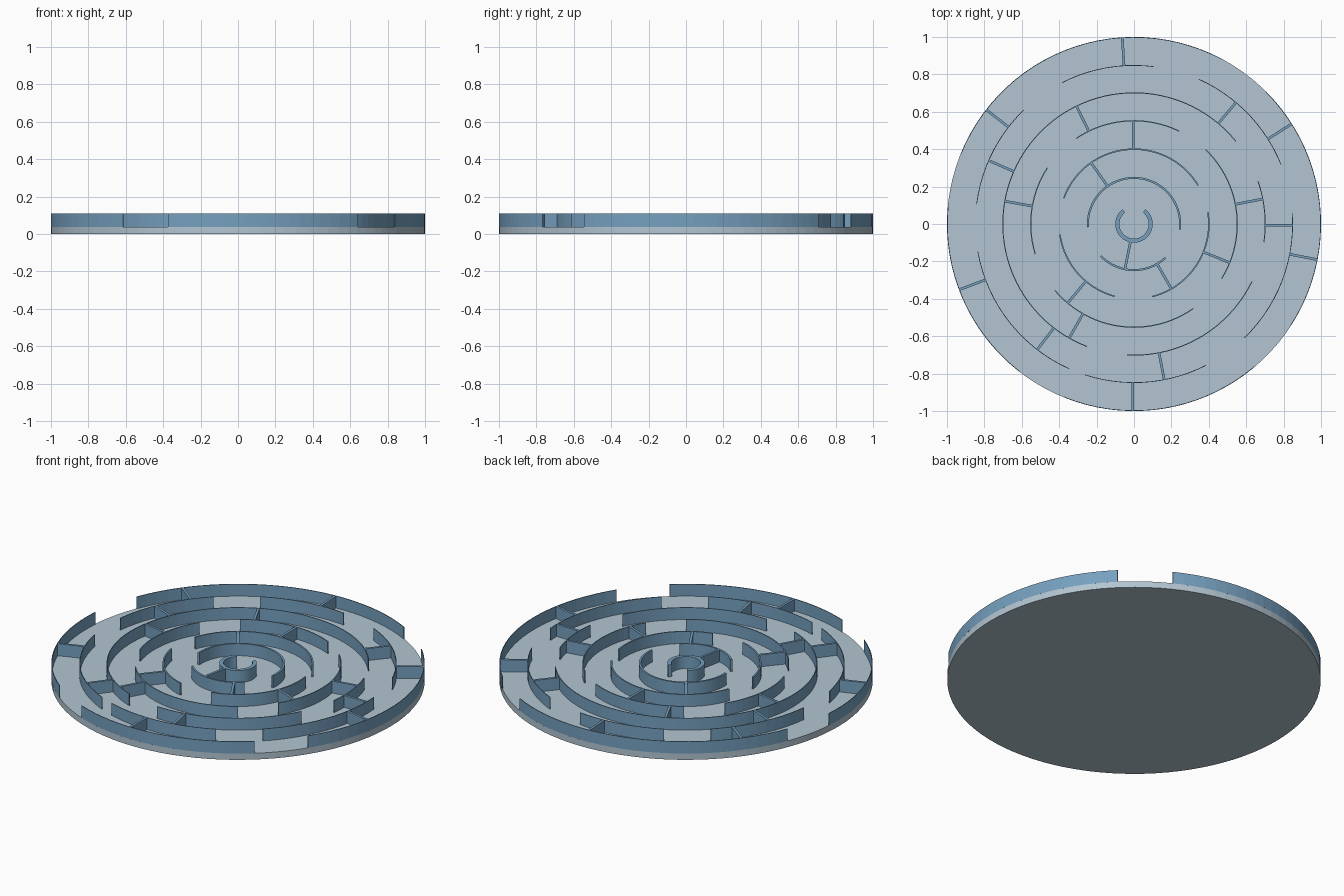
import bpy
import bmesh
from math import radians, cos, sin, ceil
from mathutils import Matrix, Vector

cube = bpy.data.objects.get("Cube")
if cube:
    bpy.data.objects.remove(cube, do_unlink=True)

FLOOR = 0.037     # top of the round base
TOP = 0.108       # top of every wall
SPOKE = 0.014     # thickness of the radial walls


def make_material(name, colour):
    mat = bpy.data.materials.new(name)
    mat.use_nodes = True
    mat.diffuse_color = colour
    mat.node_tree.nodes["Principled BSDF"].inputs["Base Color"].default_value = colour
    return mat


def add_object(name, bm, mat):
    bmesh.ops.recalc_face_normals(bm, faces=bm.faces)
    mesh = bpy.data.meshes.new(name)
    bm.to_mesh(mesh)
    bm.free()
    mesh.materials.append(mat)
    obj = bpy.data.objects.new(name, mesh)
    bpy.context.collection.objects.link(obj)
    return obj


def add_arc(bm, outer, thickness, start, end):
    """Sweep a rectangular wall section around the centre."""
    steps = max(2, ceil((end - start) / 3.6))
    inner = outer - thickness
    section = [(inner, FLOOR), (outer, FLOOR), (outer, TOP), (inner, TOP)]
    rows = []
    for i in range(steps + 1):
        a = radians(start + (end - start) * i / steps)
        rows.append([bm.verts.new((r * cos(a), r * sin(a), z)) for r, z in section])
    for a, b in zip(rows, rows[1:]):
        for k in range(4):
            n = (k + 1) % 4
            bm.faces.new((a[k], a[n], b[n], b[k]))
    bm.faces.new(rows[0])
    bm.faces.new(rows[-1])


def add_spoke(bm, inner, outer, angle):
    """Straight wall joining two neighbouring rings."""
    place = (Matrix.Rotation(radians(angle), 4, 'Z')
             @ Matrix.Translation(Vector(((inner + outer) / 2, 0, (FLOOR + TOP) / 2)))
             @ Matrix.Diagonal((outer - inner, SPOKE, TOP - FLOOR, 1)))
    bmesh.ops.create_cube(bm, size=1, matrix=place)


base_mat = make_material("pale grey blue", (0.45, 0.56, 0.64, 1))
wall_mat = make_material("steel blue", (0.18, 0.35, 0.52, 1))

# Round base
bm = bmesh.new()
bmesh.ops.create_cone(bm, cap_ends=True, segments=100, radius1=1, radius2=1,
                      depth=FLOOR, matrix=Matrix.Translation((0, 0, FLOOR / 2)))
add_object("round_base", bm, base_mat)

# Rings from the centre outwards: outer radius, thickness, wall arcs in degrees
rings = [
    (0.1, 0.022, [(128, 412)]),
    (0.252, 0.011, [(-7, 184), (224, 313)]),
    (0.404, 0.008, [(31, 160), (188, 255), (284, 369)]),
    (0.555, 0.006, [(64, 124), (147, 197), (220, 305), (328, 406)]),
    (0.704, 0.005, [(39, 249), (267, 334), (352, 379)]),
    (0.85, 0.004, [(66, 22), (83, 117), (134, 173), (190, 246),
                   (252, 297), (314, 364)]),
    (1.0, 0.004, [(62, 158), (175, 232), (248, 310), (327, 405)]),
]
for number, (radius, thickness, arcs) in enumerate(rings, 1):
    bm = bmesh.new()
    for arc in arcs:
        add_arc(bm, radius, thickness, min(arc), max(arc))
    add_object(f"ring_wall_{number}", bm, wall_mat)

# Radial walls: angles for each gap between neighbouring rings
spokes = [
    [258.6],
    [125, 300],
    [90.5, 230, 338],
    [11, 116, 170, 240.4],
    [50, 156.4, 232.4, 281, 359.5],
    [32.4, 93.6, 142.3, 200.6, 269.6, 349],
]
for number, angles in enumerate(spokes, 1):
    inside, outside = rings[number - 1], rings[number]
    bm = bmesh.new()
    for angle in angles:
        add_spoke(bm, inside[0] - inside[1] / 2, outside[0] - outside[1] / 2, angle)
    add_object(f"radial_walls_{number}", bm, wall_mat)
